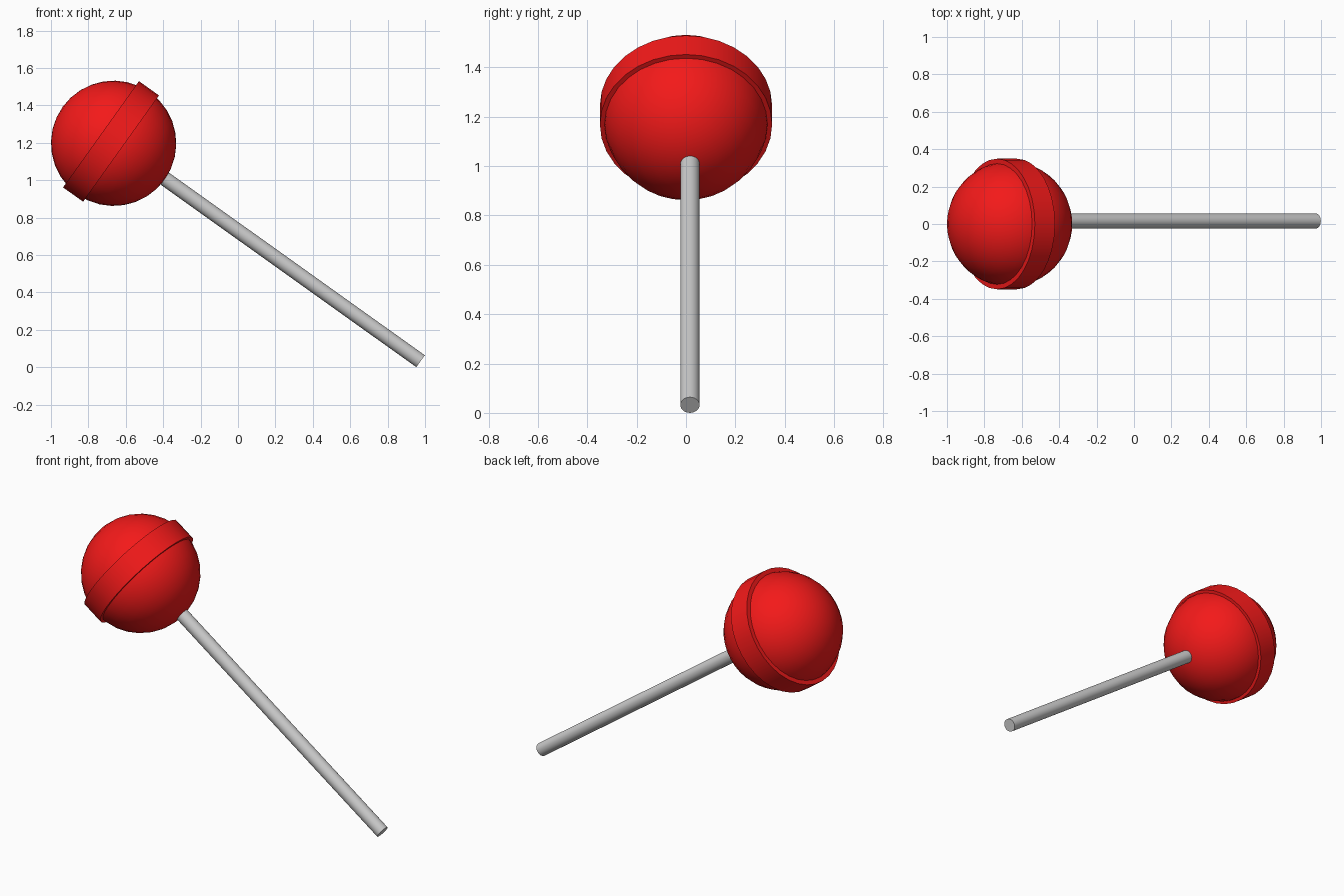
import bpy, math
from mathutils import Vector

if "Cube" in bpy.data.objects:
    bpy.data.objects.remove(bpy.data.objects["Cube"])

AXIS = Vector((0.814, 0, -0.581)).normalized()   # from candy towards stick end
ROT = (-AXIS).to_track_quat('Z', 'Y').to_euler()
CENTER = Vector((-0.665, 0, 1.197))

red = bpy.data.materials.new("candy_red")
red.diffuse_color = (0.9, 0.01, 0.01, 1)
red.use_nodes = True
red.node_tree.nodes["Principled BSDF"].inputs["Base Color"].default_value = red.diffuse_color


def finish(name, mat=None):
    ob = bpy.context.object
    ob.name = name
    if mat:
        ob.data.materials.append(mat)
    bpy.ops.object.shade_smooth_by_angle(angle=math.radians(35))
    return ob


def rod(name, start, end, radius, mat=None):
    bpy.ops.mesh.primitive_cylinder_add(vertices=32, radius=radius, depth=(end - start).length,
                                        location=(start + end) / 2, rotation=ROT)
    return finish(name, mat)


# Candy ball
bpy.ops.mesh.primitive_uv_sphere_add(segments=32, ring_count=16, radius=0.335,
                                     location=CENTER, rotation=ROT)
finish("candy_ball", red)

# Raised band around the ball, slightly towards the far side
mid = CENTER - AXIS * 0.017
rod("candy_band", mid - AXIS * 0.066, mid + AXIS * 0.066, 0.349, red)

# Stick, slightly off-centre in y
tip = Vector((0.976, 0.016, 0.032))
rod("stick", tip - AXIS * 1.72, tip, 0.039)
